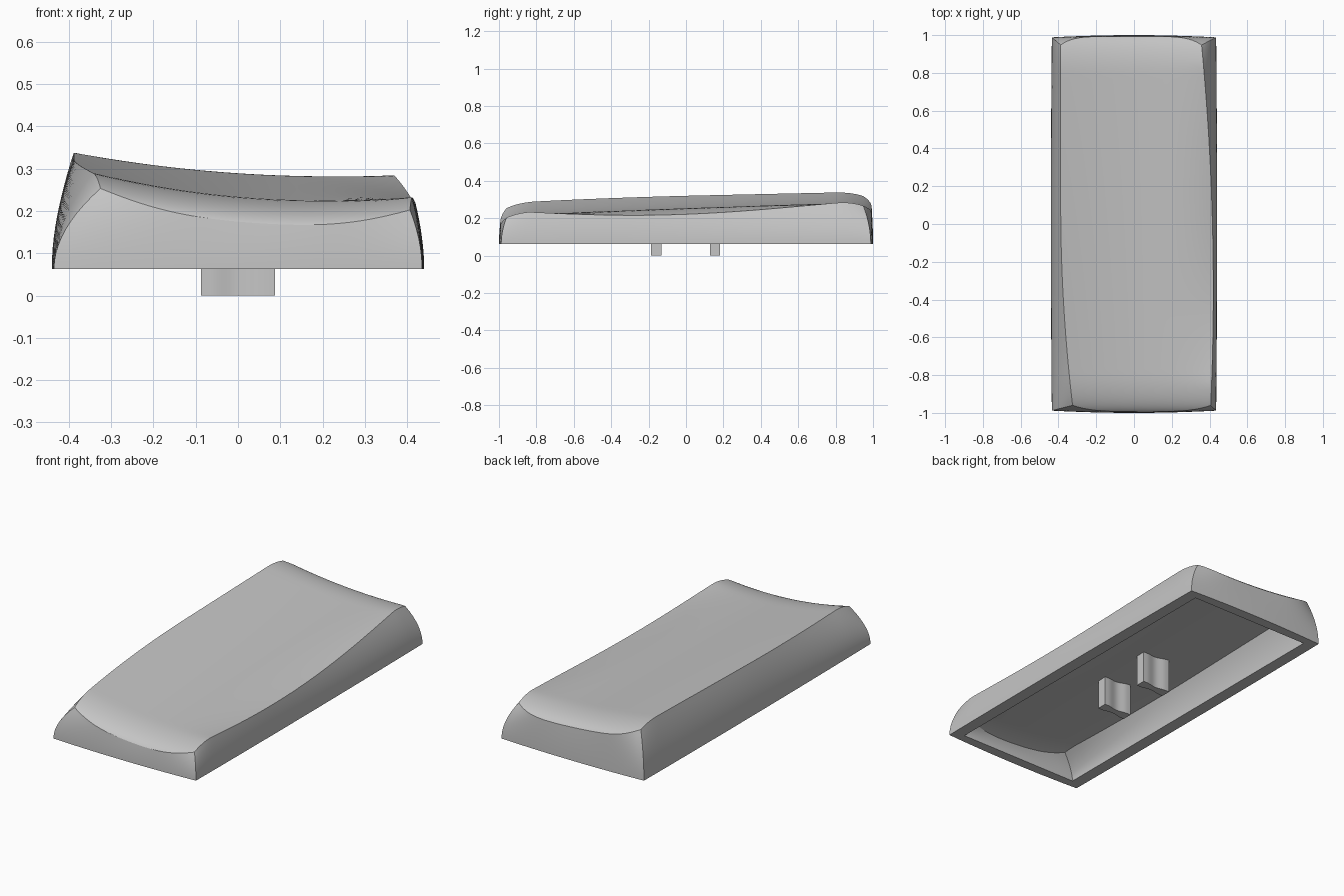
import bpy, bmesh, math
from mathutils import Vector

cube = bpy.data.objects.get("Cube")
if cube:
    bpy.data.objects.remove(cube, do_unlink=True)

grey = bpy.data.materials.new("plain grey")
grey.use_nodes = True
COLOUR = (0.56, 0.56, 0.56, 1)
grey.diffuse_color = COLOUR
grey.node_tree.nodes["Principled BSDF"].inputs["Base Color"].default_value = COLOUR

BASE_Z = 0.063
THICKNESS = 0.085
NU, NV = 32, 64


def finish(bm, name, angle):
    bmesh.ops.recalc_face_normals(bm, faces=bm.faces)
    mesh = bpy.data.meshes.new(name)
    bm.to_mesh(mesh)
    bm.free()
    mesh.materials.append(grey)
    obj = bpy.data.objects.new(name, mesh)
    bpy.context.collection.objects.link(obj)
    bpy.ops.object.select_all(action='DESELECT')
    obj.select_set(True)
    bpy.context.view_layer.objects.active = obj
    bpy.ops.object.shade_smooth_by_angle(angle=math.radians(angle))


def height(x, y):
    """Dished slope with rolled ends and a sagging +x edge."""
    t = (y + 0.85) / 1.7
    z = 0.223 + 0.06 * t
    z += (0.23 - 0.08 * t) * (x - 0.19 - 0.03 * t) ** 2
    sag = 0.042 * max(0, 1 - (y / 0.85) ** 2)
    z -= sag * max(0, (x - 0.12) / 0.3) ** 2.5
    s = min(1, max(0, (abs(y) - 0.8) / 0.2))
    return z - 0.07 * (1 - math.sqrt(1 - s * s))


def top_point(u, v):
    y = v * (0.993 - (0.033 * u**4 if v < 0 else 0.045 * u**6))
    left = -0.388 + 0.063 * max(0, (0.1 - y) / 1.06) ** 2
    right = 0.42 - 0.037 * (y + 0.35) ** 2
    x = left + (right - left) * (u + 1) / 2
    return Vector((x, y, height(x, y)))


def ceiling_point(u, v):
    """Inner surface, following the dish above it."""
    p = top_point(u, v)
    x, y = p.x * 0.85, p.y * 0.93
    return Vector((x, y, height(x, y) - THICKNESS))


def foot_point(u, v):
    """Base outline with slightly bowed sides."""
    return Vector((u * (0.44 - 0.005 * v * v), v * (1 - 0.012 * u * u), BASE_Z))


def lip_point(u, v):
    return Vector((u * 0.37, v * 0.943, BASE_Z))


us = [2 * i / NU - 1 for i in range(NU + 1)]
vs = [math.sin(math.pi * (j / NV - 0.5)) for j in range(NV + 1)]

# Grid indices of the outline, going once round
outline = [(i, 0) for i in range(NU)] + [(NU, j) for j in range(NV)]
outline += [(i, NV) for i in range(NU, 0, -1)] + [(0, j) for j in range(NV, 0, -1)]


def surface(bm, point):
    """Make a grid surface and return its outline vertices."""
    grid = [[bm.verts.new(point(u, v)) for u in us] for v in vs]
    for j in range(NV):
        for i in range(NU):
            bm.faces.new((grid[j][i], grid[j][i + 1],
                          grid[j + 1][i + 1], grid[j + 1][i]))
    return [grid[j][i] for i, j in outline]


def bridge(bm, ring_a, ring_b):
    n = len(ring_a)
    for i in range(n):
        j = (i + 1) % n
        bm.faces.new((ring_a[i], ring_a[j], ring_b[j], ring_b[i]))


def wall(bm, ring, base_point, steps=10):
    """Curved wall from a surface outline down to an upright base."""
    tops = [v.co.copy() for v in ring]
    bases = [base_point(us[i], vs[j]) for i, j in outline]
    for k in range(1, steps + 1):
        t = 1 - k / steps
        lower = []
        for top, base in zip(tops, bases):
            middle = base.copy()
            middle.z += (top.z - base.z) * 0.48
            p = base * (1 - t) ** 2 + middle * (2 * t * (1 - t)) + top * t * t
            lower.append(bm.verts.new(p))
        bridge(bm, ring, lower)
        ring = lower
    return ring


# Hollow shell: outer skin, inner skin and the flat rim joining them
bm = bmesh.new()
outer_rim = wall(bm, surface(bm, top_point), foot_point)
inner_rim = wall(bm, surface(bm, ceiling_point), lip_point)
bridge(bm, outer_rim, inner_rim)
finish(bm, "shell", 18)


# Mounting legs: upright prisms with hollowed broad faces
def leg(name, y_centre):
    bm = bmesh.new()
    half_x, half_y, steps = 0.087, 0.028, 16
    side = []
    for i in range(steps + 1):
        f = 2 * i / steps - 1
        dip = 0.01 * (0.5 + 0.5 * math.cos(math.pi * min(1, abs(f) / 0.75)))
        side.append((f * half_x, half_y - dip))
    profile = side + [(-x, -y) for x, y in side]
    verts = [bm.verts.new((x, y + y_centre, 0)) for x, y in profile]
    face = bm.faces.new(verts)
    made = bmesh.ops.extrude_face_region(bm, geom=[face])["geom"]
    moved = [g for g in made if isinstance(g, bmesh.types.BMVert)]
    bmesh.ops.translate(bm, verts=moved, vec=(0, 0, 0.2))
    finish(bm, name, 30)


leg("front_leg", -0.16)
leg("back_leg", 0.155)
